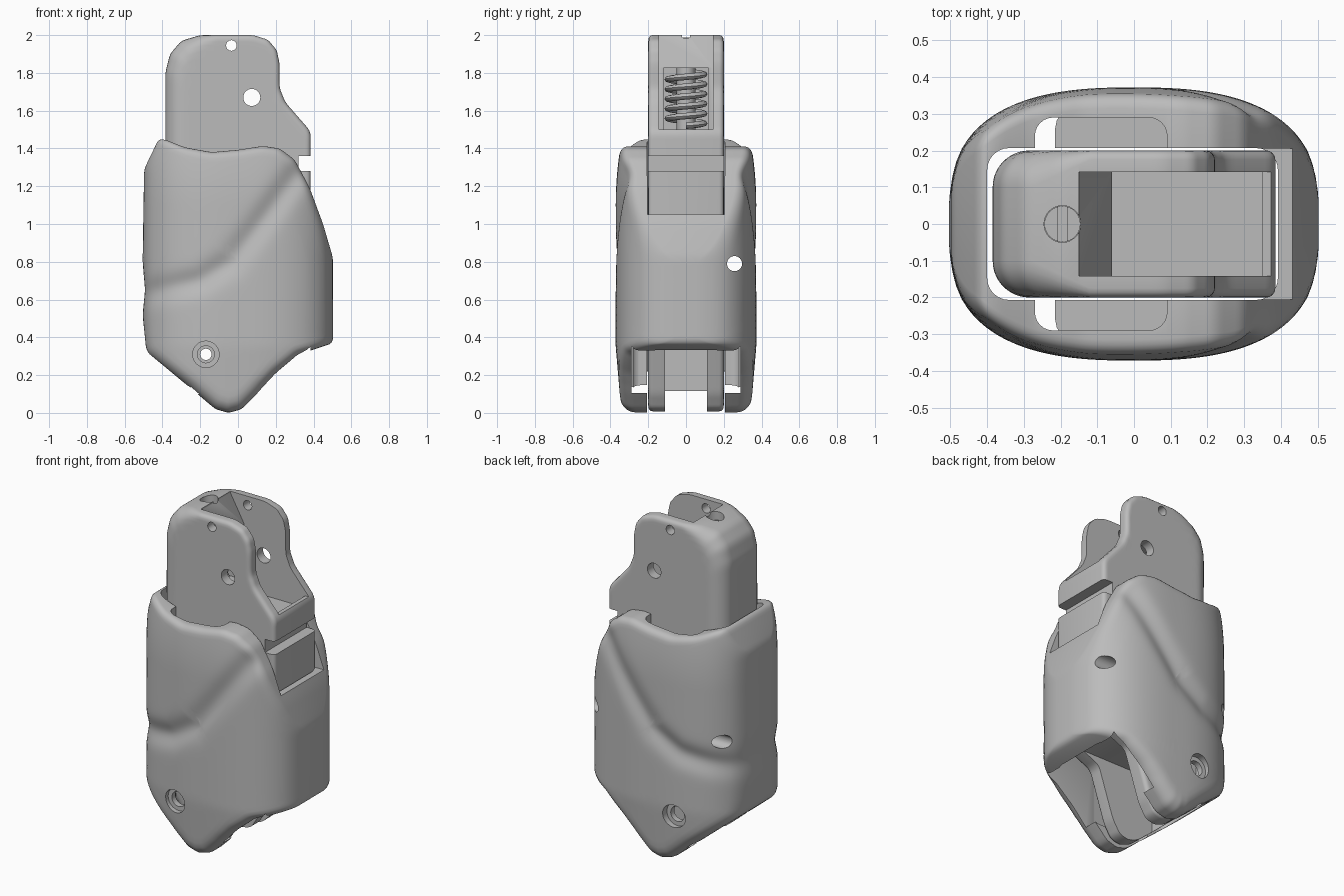
import bpy, bmesh, math
from mathutils import Vector, Matrix
from mathutils.geometry import intersect_point_line

cube = bpy.data.objects.get("Cube")
if cube:
    bpy.data.objects.remove(cube)

grey = bpy.data.materials.new("plain grey")
grey.use_nodes = True
grey.diffuse_color = (0.5, 0.5, 0.5, 1)
grey.node_tree.nodes["Principled BSDF"].inputs["Base Color"].default_value = (0.5, 0.5, 0.5, 1)


def add_object(name, bm):
    bmesh.ops.recalc_face_normals(bm, faces=bm.faces)
    mesh = bpy.data.meshes.new(name)
    bm.to_mesh(mesh)
    bm.free()
    mesh.materials.append(grey)
    ob = bpy.data.objects.new(name, mesh)
    bpy.context.scene.collection.objects.link(ob)
    return ob


def prism(pts, half, name="cutter"):
    """Side profile in x, z extruded evenly to both sides in y."""
    bm = bmesh.new()
    face = bm.faces.new([bm.verts.new((x, -half, z)) for x, z in pts])
    new = bmesh.ops.extrude_face_region(bm, geom=[face])["geom"]
    bmesh.ops.translate(bm, vec=(0, 2 * half, 0), verts=[v for v in new if isinstance(v, bmesh.types.BMVert)])
    return add_object(name, bm)


def box(x0, x1, y0, y1, z0, z1, radius=0):
    bm = bmesh.new()
    bmesh.ops.create_cube(bm, size=1)
    for v in bm.verts:
        v.co = ((x0 + x1) / 2 + v.co.x * (x1 - x0), (y0 + y1) / 2 + v.co.y * (y1 - y0),
                (z0 + z1) / 2 + v.co.z * (z1 - z0))
    if radius:
        upright = [e for e in bm.edges if abs(e.verts[0].co.z - e.verts[1].co.z) > 0.1]
        bmesh.ops.bevel(bm, geom=upright, offset=radius, segments=6, profile=0.5, affect='EDGES')
    return add_object("cutter", bm)


def rod(a, b, radius, name="cutter"):
    a, b = Vector(a), Vector(b)
    bm = bmesh.new()
    turn = (b - a).to_track_quat('Z', 'Y').to_matrix().to_4x4()
    bmesh.ops.create_cone(bm, cap_ends=True, segments=32, radius1=radius, radius2=radius,
                          depth=(b - a).length, matrix=Matrix.Translation((a + b) / 2) @ turn)
    return add_object(name, bm)


def cut(ob, cutters):
    for c in cutters:
        m = ob.modifiers.new("cut", 'BOOLEAN')
        m.operation, m.solver, m.object = 'DIFFERENCE', 'EXACT', c
    deps = bpy.context.evaluated_depsgraph_get()
    mesh = bpy.data.meshes.new_from_object(ob.evaluated_get(deps))
    ob.modifiers.clear()
    ob.data = mesh
    for c in cutters:
        bpy.data.objects.remove(c)


def smooth(ob, angle=32):
    bpy.ops.object.select_all(action='DESELECT')
    ob.select_set(True)
    bpy.context.view_layer.objects.active = ob
    bpy.ops.object.shade_smooth_by_angle(angle=math.radians(angle))


def soften(pts, step):
    """Split an outline into short pieces and round its corners."""
    pts = [Vector(p) for p in pts]
    out = []
    for a, b in zip(pts, pts[1:] + pts[:1]):
        n = max(1, math.ceil((b - a).length / step))
        out += [a.lerp(b, i / n) for i in range(n)]
    for _ in range(2):
        out = [p for a, b in zip(out, out[1:] + out[:1]) for p in (a.lerp(b, .25), a.lerp(b, .75))]
    return out


def segment_distance(p, a, b):
    q, t = intersect_point_line(p, a, b)
    q = a.lerp(b, min(1, max(0, t)))
    return (Vector((q[0], q[1])) - p).length


def pillow(name, outline, centre, half_depth, radius):
    """Solid with a side outline, whose two faces swell by half_depth and round off at the rim."""
    centre, n = Vector(centre), len(outline)
    bm = bmesh.new()
    rims = []
    for side in (-1, 1):
        rings = []
        for k in range(24):
            ring = []
            for i, p in enumerate(outline):
                r = (p - centre).length
                near = (0, .003, .01, .02, .035, .055, .085, .12)
                inset = near[k] if k < 8 else .12 + (r - .12) * (k - 7) / 17
                q = p + (centre - p) * (inset / r)
                d = inset
                if k < 10:
                    d = min(segment_distance(q, outline[j % n], outline[(j + 1) % n])
                            for j in range(i - 22, i + 22))
                rad = radius(q.x, q.y)
                u = max(0, 1 - d / rad)
                y = max(.03, half_depth(q.x, q.y) - rad * (1 - math.sqrt(max(0, 1 - u * u))))
                ring.append(bm.verts.new((q.x, side * y, q.y)))
            rings.append(ring)
        for a, b in zip(rings, rings[1:]):
            for i in range(n):
                bm.faces.new((a[i], a[(i + 1) % n], b[(i + 1) % n], b[i]))
        tip = bm.verts.new((centre.x, side * half_depth(*centre), centre.y))
        for i in range(n):
            bm.faces.new((rings[-1][i], rings[-1][(i + 1) % n], tip))
        rims.append(rings[0])
    for i in range(n):
        bm.faces.new((rims[0][i], rims[0][(i + 1) % n], rims[1][(i + 1) % n], rims[1][i]))
    return add_object(name, bm)


# Grip housing: swollen shell with a finger groove on both sides
groove = [Vector(p) for p in ((.3, 1.25), (.1, .98), (-.04, .8), (-.2, .7), (-.5, .63))]


def housing_depth(x, z):
    swell = .372 * max(0, 1 - min(1, abs(x) / .507) ** 2.6) ** .35
    taper = .03 * max(0, (z - 1.1) / .34) ** 2 + .03 * max(0, (.35 - z) / .35)
    d = min(segment_distance(Vector((x, z)), a, b) for a, b in zip(groove, groove[1:]))
    return swell - taper - .026 * math.exp(-(d / .065) ** 2)


shell_outline = [(-.42, 1.45), (-.38, 1.445), (-.28, 1.405), (-.14, 1.38), (0, 1.392), (.13, 1.413),
                 (.22, 1.4), (.3, 1.34), (.38, 1.19), (.45, 1), (.503, .82), (.503, .37),
                 (.4, .335), (.32, .31), (.2, .21), (.1, .1), (.02, .02), (-.05, 0), (-.12, .02),
                 (-.25, .13), (-.485, .325), (-.505, .52), (-.492, .65), (-.505, .8), (-.497, 1.29)]
housing = pillow("grip_housing", soften(shell_outline, .07), (0, .8), housing_depth,
                 lambda x, z: .035 + .04 * min(1, max(0, (.4 - z) / .25)))
cutters = [box(-.4, .392, -.207, .207, -.1, 1.7, .06),        # main cavity
           box(-.27, .09, -.29, .29, .1, 1.7, .05),           # side pockets
           box(-.25, .385, -.288, .288, .105, .6),            # lower opening
           box(.3, .7, -.205, .205, 1.05, 1.7),               # catch window
           rod((-.7, .257, .79), (.7, .257, .79), .04),       # long bore
           rod((-.17, -.5, .31), (-.17, .5, .31), .045)]      # pivot bore
for s in (-1, 1):
    cutters.append(rod((-.17, s * .325, .31), (-.17, s * .5, .31), .07))
cut(housing, cutters)
smooth(housing)

# Inner bracket: channel with catch, spring bay and two legs
bracket_outline = [(-.385, 1.8), (-.36, 1.9), (-.3, 1.97), (-.2, 2), (.08, 2), (.16, 1.975), (.205, 1.92),
                   (.22, 1.85), (.22, 1.72), (.25, 1.645), (.385, 1.49), (.385, .5), (.16, .4),
                   (.06, .1), (.01, .02), (-.05, .005), (-.12, .03), (-.25, .14), (-.385, .26)]
bracket = pillow("inner_bracket", soften(bracket_outline, .07), (0, .9), lambda x, z: .2,
                 lambda x, z: .025 + .075 * min(1, max(0, (-.12 - x) / .16)))
slot = [(-.15, 2.1), (-.15, 1.99), (-.06, 1.83), (-.06, 1.43), (.35, 1.43), (.35, 1.5), (.6, 1.5), (.6, 2.1)]
cut(bracket, [prism(slot, .142),
              prism([(-.31, 1.5), (0, 1.5), (0, 1.825), (-.31, 1.825)], .12),   # spring bay
              prism([(.32, 1.28), (.5, 1.28), (.5, 1.36), (.32, 1.36)], .3),    # catch notch
              box(-.22, .6, -.11, .11, -.1, .45),                               # gap between legs
              rod((-.195, 0, 1.7), (-.195, 0, 2.1), .05),
              rod((-.035, -.5, 1.945), (-.035, .5, 1.945), .028),
              rod((.073, -.5, 1.67), (.073, .5, 1.67), .045),
              rod((-.17, -.5, .31), (-.17, .5, .31), .03)])
smooth(bracket)

# Slotted plunger inside the spring
plunger = rod((-.195, 0, 1.48), (-.195, 0, 1.95), .049, "spring_plunger")
cut(plunger, [box(-.207, -.183, -.1, .1, 1.92, 2)])
smooth(plunger)

# Coil spring swept along a helix
bm = bmesh.new()
turns, steps, sides = 5.5, 160, 8
rings = []
for i in range(steps + 1):
    a = 2 * math.pi * turns * i / steps
    out = Vector((math.cos(a), math.sin(a), 0))
    mid = Vector((-.195, 0, 1.52 + .285 * i / steps)) + out * .09
    rings.append([bm.verts.new(mid + out * .024 * math.cos(t) + Vector((0, 0, .017 * math.sin(t))))
                  for t in (2 * math.pi * j / sides for j in range(sides))])
for a, b in zip(rings, rings[1:]):
    for j in range(sides):
        bm.faces.new((a[j], a[(j + 1) % sides], b[(j + 1) % sides], b[j]))
bm.faces.new(rings[0])
bm.faces.new(rings[-1])
smooth(add_object("coil_spring", bm), 60)
